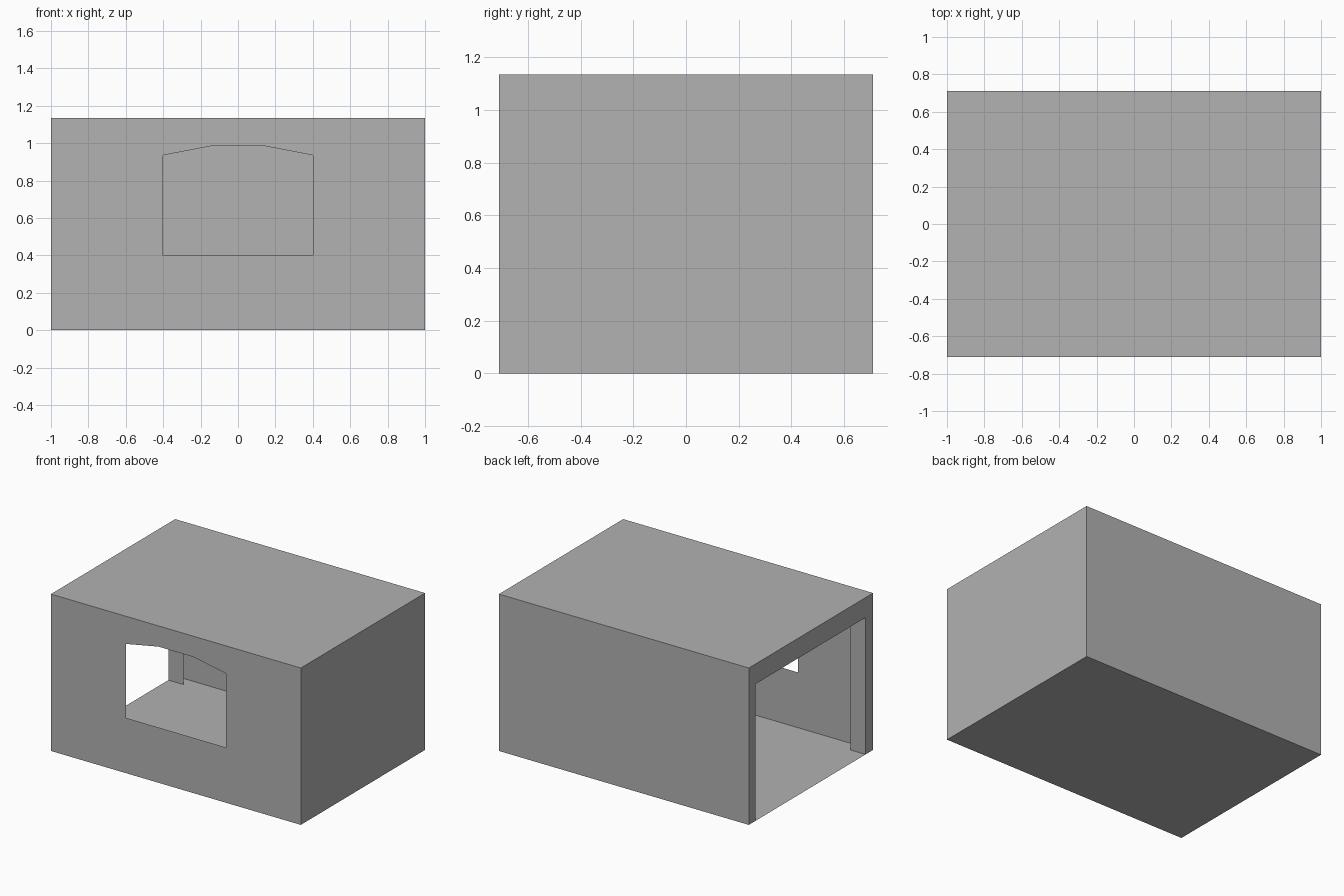
import bpy
import bmesh

if "Cube" in bpy.data.objects:
    bpy.data.objects.remove(bpy.data.objects["Cube"])

X, Y, H = 1.0, 0.71, 1.135          # half length, half depth, height
DOOR_Y0, DOOR_Y1, DOOR_Z = -0.625, 0.632, 0.99
REVEAL_X = -0.88                    # inner edge of the doorway lining

plaster = bpy.data.materials.new("plain_grey")
plaster.diffuse_color = (0.445, 0.445, 0.445, 1)
plaster.use_nodes = True
plaster.node_tree.nodes["Principled BSDF"].inputs["Base Color"].default_value = plaster.diffuse_color


def sheet(name, polygons):
    """Thin surface made of one or more flat outlines."""
    bm = bmesh.new()
    for pts in polygons:
        bm.faces.new([bm.verts.new(p) for p in pts])
    bmesh.ops.remove_doubles(bm, verts=bm.verts, dist=0.0001)
    mesh = bpy.data.meshes.new(name)
    bm.to_mesh(mesh)
    bm.free()
    mesh.materials.append(plaster)
    obj = bpy.data.objects.new(name, mesh)
    bpy.context.collection.objects.link(obj)
    return obj


# Floor and roof
sheet("floor", [[(-X, -Y, 0), (-X, Y, 0), (X, Y, 0), (X, -Y, 0)]])
sheet("roof", [[(-X, -Y, H), (X, -Y, H), (X, Y, H), (-X, Y, H)]])

# Solid back and right walls
sheet("back_wall", [[(X, Y, 0), (-X, Y, 0), (-X, Y, H), (X, Y, H)]])
sheet("right_wall", [[(X, -Y, 0), (X, Y, 0), (X, Y, H), (X, -Y, H)]])

# Front wall: right half around the arched window, mirrored to the left
half = [(0, 0), (X, 0), (X, H), (0, H), (0, 0.985), (0.14, 0.985),
        (0.4, 0.935), (0.4, 0.4), (0, 0.4)]
sheet("front_wall", [[(x, -Y, z) for x, z in half],
                     [(-x, -Y, z) for x, z in reversed(half)]])

# Left wall around the wide doorway
door = [(DOOR_Y0, 0), (DOOR_Y0, DOOR_Z), (DOOR_Y1, DOOR_Z), (DOOR_Y1, 0)]
outline = [(-Y, 0), (-Y, H), (Y, H), (Y, 0)] + door[::-1]
sheet("left_wall", [[(-X, y, z) for y, z in reversed(outline)]])

# Doorway lining: two jambs and the soffit
sheet("doorway_lining", [
    [(-X, a[0], a[1]), (REVEAL_X, a[0], a[1]),
     (REVEAL_X, b[0], b[1]), (-X, b[0], b[1])]
    for a, b in zip(door, door[1:])])
